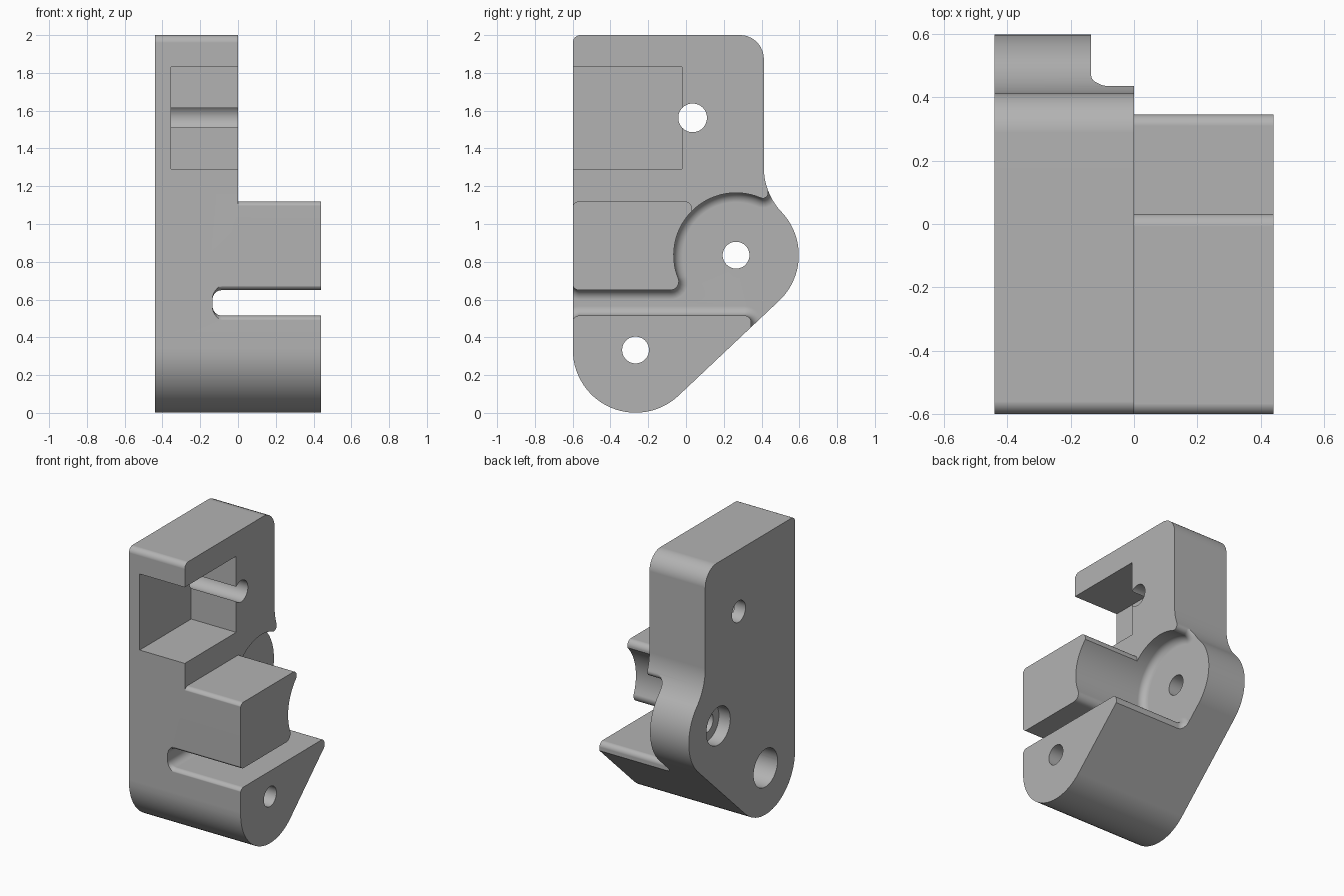
import bpy, bmesh, math
from mathutils import Vector

cube = bpy.data.objects.get("Cube")
if cube:
    bpy.data.objects.remove(cube, do_unlink=True)

grey = bpy.data.materials.new("plain_grey")
grey.use_nodes = True
grey.diffuse_color = (0.45, 0.45, 0.45, 1)
grey.node_tree.nodes["Principled BSDF"].inputs["Base Color"].default_value = (0.45, 0.45, 0.45, 1)

BACK, FLOOR, FACE, TIP = -0.44, -0.135, 0.0, 0.44   # depth levels along x
BOSS, FOOT, LATCH = (0.265, 0.835), (-0.267, 0.333), (0.035, 1.562)
R = 0.332


def arc(centre, radius, start, end, steps=28):
    """Points (y, z, no rounding) along an arc, in degrees."""
    angles = [math.radians(start + (end - start) * i / steps) for i in range(steps + 1)]
    return [(centre[0] + radius * math.cos(a), centre[1] + radius * math.sin(a), 0) for a in angles]


def rounded(points, steps=8):
    """Replace each corner (y, z, r) that has a radius by a tangent arc."""
    out = []
    for i, (y, z, r) in enumerate(points):
        p = Vector((y, z))
        if r == 0:
            out.append(p)
            continue
        a = (Vector(points[i - 1][:2]) - p).normalized()
        b = (Vector(points[(i + 1) % len(points)][:2]) - p).normalized()
        half = a.angle(b) / 2
        centre = p + (a + b).normalized() * (r / math.sin(half))
        first = p + a * (r / math.tan(half)) - centre
        last = p + b * (r / math.tan(half)) - centre
        for k in range(steps + 1):
            t = k / steps
            out.append(centre + (first * (1 - t) + last * t).normalized() * r)
    return out


def prism(name, points, x0, x1, floor_round=0):
    """Extrude a y-z profile along x, optionally rounding its low-x rim."""
    bm = bmesh.new()
    ring = [bm.verts.new((x0, p.x, p.y)) for p in rounded(points)]
    cap = bm.faces.new(ring)
    new = bmesh.ops.extrude_face_region(bm, geom=[cap])["geom"]
    bmesh.ops.translate(bm, vec=(x1 - x0, 0, 0), verts=[v for v in new if isinstance(v, bmesh.types.BMVert)])
    bmesh.ops.recalc_face_normals(bm, faces=bm.faces)
    if floor_round:
        rim = [e for e in bm.edges if all(abs(v.co.x - x0) < 1e-5 for v in e.verts)]
        bmesh.ops.bevel(bm, geom=rim, offset=floor_round, segments=6, profile=0.5,
                        affect='EDGES', clamp_overlap=False)
        bmesh.ops.recalc_face_normals(bm, faces=bm.faces)
    mesh = bpy.data.meshes.new(name)
    bm.to_mesh(mesh)
    bm.free()
    mesh.materials.append(grey)
    obj = bpy.data.objects.new(name, mesh)
    bpy.context.collection.objects.link(obj)
    return obj


def cylinder(name, centre, radius, x0=-1, x1=1):
    return prism(name, arc(centre, radius, 0, 360, 48)[:-1], x0, x1)


# Body outline: tall bracket, concave neck, round boss, sloped underside, round foot
slope = math.degrees(math.atan2(BOSS[0] - FOOT[0], BOSS[1] - FOOT[1]))
neck_r = 0.346
neck = (0.412 + neck_r, 1.3)
join = math.degrees(math.atan2(neck[1] - BOSS[1], neck[0] - BOSS[0]))
outline = ([(-0.599, 2, 0.04), (-0.599, FOOT[1] + 0.01, 0)]
           + arc(FOOT, R, 180, 360 - slope)
           + arc(BOSS, R, -slope, join)
           + arc(neck, neck_r, 180 + join, 180, 14)
           + [(0.412, 2, 0.125)])
body = prism("bracket_body", outline, BACK, TIP)

# Slot and round boss recess, with a filleted floor
recess = ([(-0.9, 0.32, 0), (-0.601, 0.32, 0), (-0.601, 0.515, 0.035), (0.345, 0.515, 0.035),
           (0.345, 0.3, 0), (1, 0.3, 0), (1, 1.27, 0), (0.435, 1.27, 0), (0.435, 1.121, 0.028)]
          + arc(BOSS, 0.33, 67, 201, 36)
          + [(-0.017, 0.65, 0.045), (-0.601, 0.65, 0.035), (-0.601, 0.85, 0), (-0.9, 0.85, 0)])
# Space above the protruding arm
above_arm = [(-0.9, 1.0, 0), (-0.601, 1.0, 0), (-0.601, 1.12, 0.035), (0.032, 1.12, 0.04),
             (0.032, 0.9, 0), (1, 0.9, 0), (1, 2.5, 0), (-0.9, 2.5, 0)]
# Square pocket open at the front and side
pocket = [(-0.9, 1.29, 0), (-0.02, 1.29, 0), (-0.02, 1.832, 0), (-0.9, 1.832, 0)]

cutters = [
    prism("recess_cutter", recess, FLOOR, 1, 0.05),
    prism("above_arm_cutter", above_arm, FACE, 1),
    prism("pocket_cutter", pocket, -0.355, 1),
    cylinder("latch_hole", LATCH, 0.076),
    cylinder("boss_hole", BOSS, 0.071),
    cylinder("foot_hole", FOOT, 0.071),
    cylinder("boss_counterbore", BOSS, 0.135, -1, BACK + 0.09),
    cylinder("foot_counterbore", FOOT, 0.135, -1, BACK + 0.5),
]

bpy.ops.object.select_all(action='DESELECT')
bpy.context.view_layer.objects.active = body
body.select_set(True)
for cutter in cutters:
    cutter.hide_render = True
    cut = body.modifiers.new(cutter.name, 'BOOLEAN')
    cut.operation = 'DIFFERENCE'
    cut.solver = 'EXACT'
    cut.object = cutter
    bpy.ops.object.modifier_apply(modifier=cut.name)
    bpy.data.objects.remove(cutter, do_unlink=True)

# Smooth rounded walls, crisp edges, flat large faces
bpy.ops.object.shade_smooth_by_angle(angle=math.radians(30))
weighted = body.modifiers.new("even_normals", 'WEIGHTED_NORMAL')
weighted.keep_sharp = True
